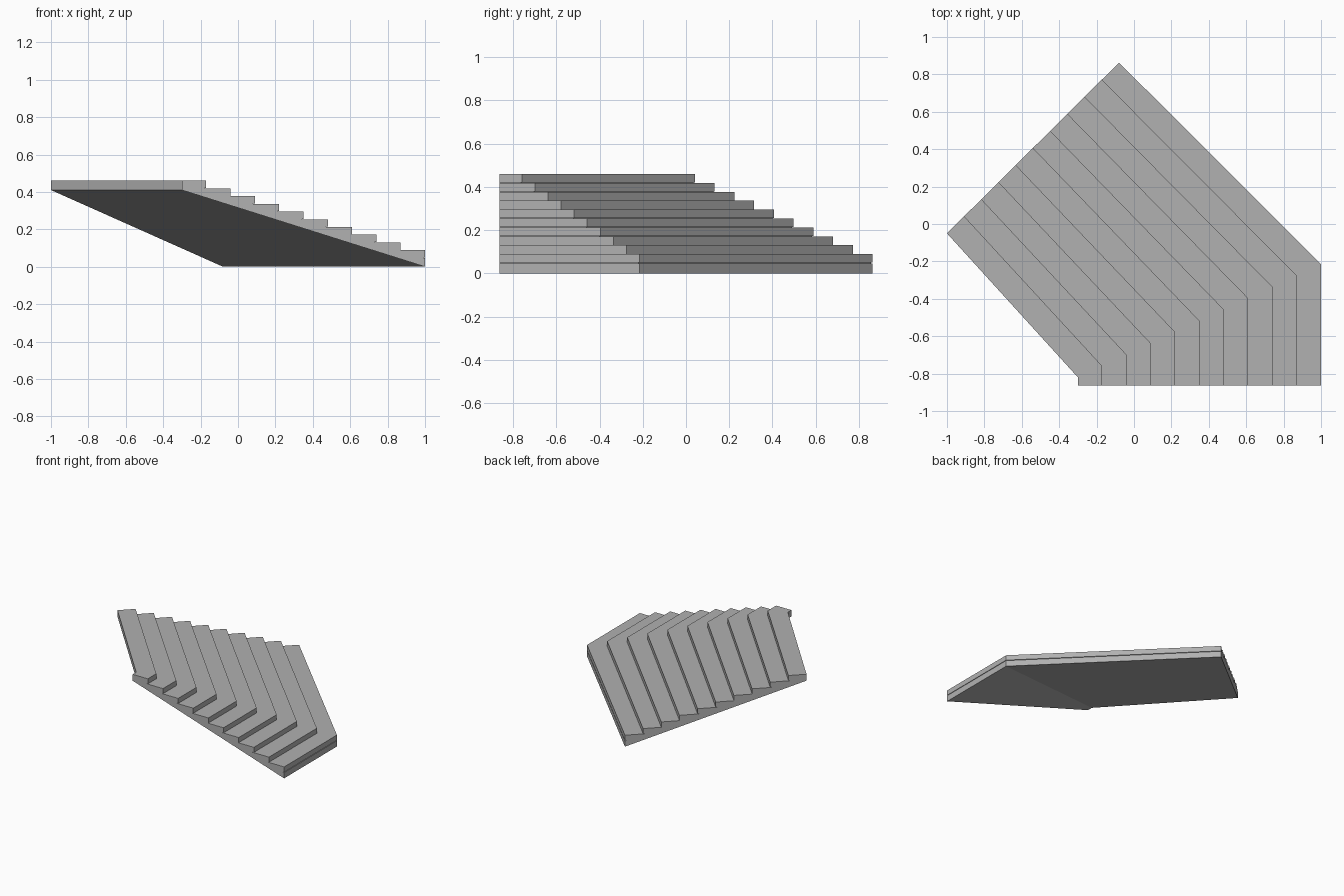
import bpy
import bmesh
from mathutils import Vector

if "Cube" in bpy.data.objects:
    bpy.data.objects.remove(bpy.data.objects["Cube"])

STEPS = 10
RISE, FIRST_TOP, SLAB = 0.0412, 0.089, 0.0395
TOP = FIRST_TOP + RISE * (STEPS - 1)
SOFFIT_TOP = 0.41

# Nosing line at the foot and at the back of the flight: wall end, turn, far end
FOOT = [Vector((1.0, -0.863)), Vector((1.0, -0.215)), Vector((-0.08, 0.863))]
HEAD = [Vector((-0.30, -0.863)), Vector((-0.30, -0.82)), Vector((-1.0, -0.05))]


def stair_profile():
    """Closed sawtooth outline as (steps back, height), with a thin shadow gap under each tread."""
    low = 0.0455
    pts = [(0, 0), (0, low)]
    for k in range(STEPS):
        top = FIRST_TOP + RISE * k
        under = top - SLAB
        pts += [(k + 0.07, low), (k + 0.07, under), (k, under), (k, top)]
        low = top
    return pts + [(STEPS, TOP), (STEPS, SOFFIT_TOP)]


def sweep(name, profile):
    """Loft the profile across the turning nosing line and cap both sides."""
    bm = bmesh.new()
    rows = []
    for a, b in zip(FOOT, HEAD):
        rows.append([bm.verts.new((*a.lerp(b, t / STEPS), z)) for t, z in profile])
    n = len(profile)
    for r, s in zip(rows, rows[1:]):
        for i in range(n):
            j = (i + 1) % n
            bm.faces.new((r[i], r[j], s[j], s[i]))
    caps = [bm.faces.new(rows[0][::-1]), bm.faces.new(rows[-1])]
    bm.normal_update()
    bmesh.ops.triangulate(bm, faces=caps, ngon_method='EAR_CLIP')
    bmesh.ops.recalc_face_normals(bm, faces=bm.faces)
    mesh = bpy.data.meshes.new(name)
    bm.to_mesh(mesh)
    bm.free()
    obj = bpy.data.objects.new(name, mesh)
    bpy.context.collection.objects.link(obj)
    return obj


# Turning flight of stairs with sloped underside, in mid grey
stairs = sweep("corner_staircase", stair_profile())
grey = bpy.data.materials.new("stair_grey")
grey.diffuse_color = (0.44, 0.44, 0.44, 1)
grey.use_nodes = True
grey.node_tree.nodes["Principled BSDF"].inputs["Base Color"].default_value = grey.diffuse_color
stairs.data.materials.append(grey)
